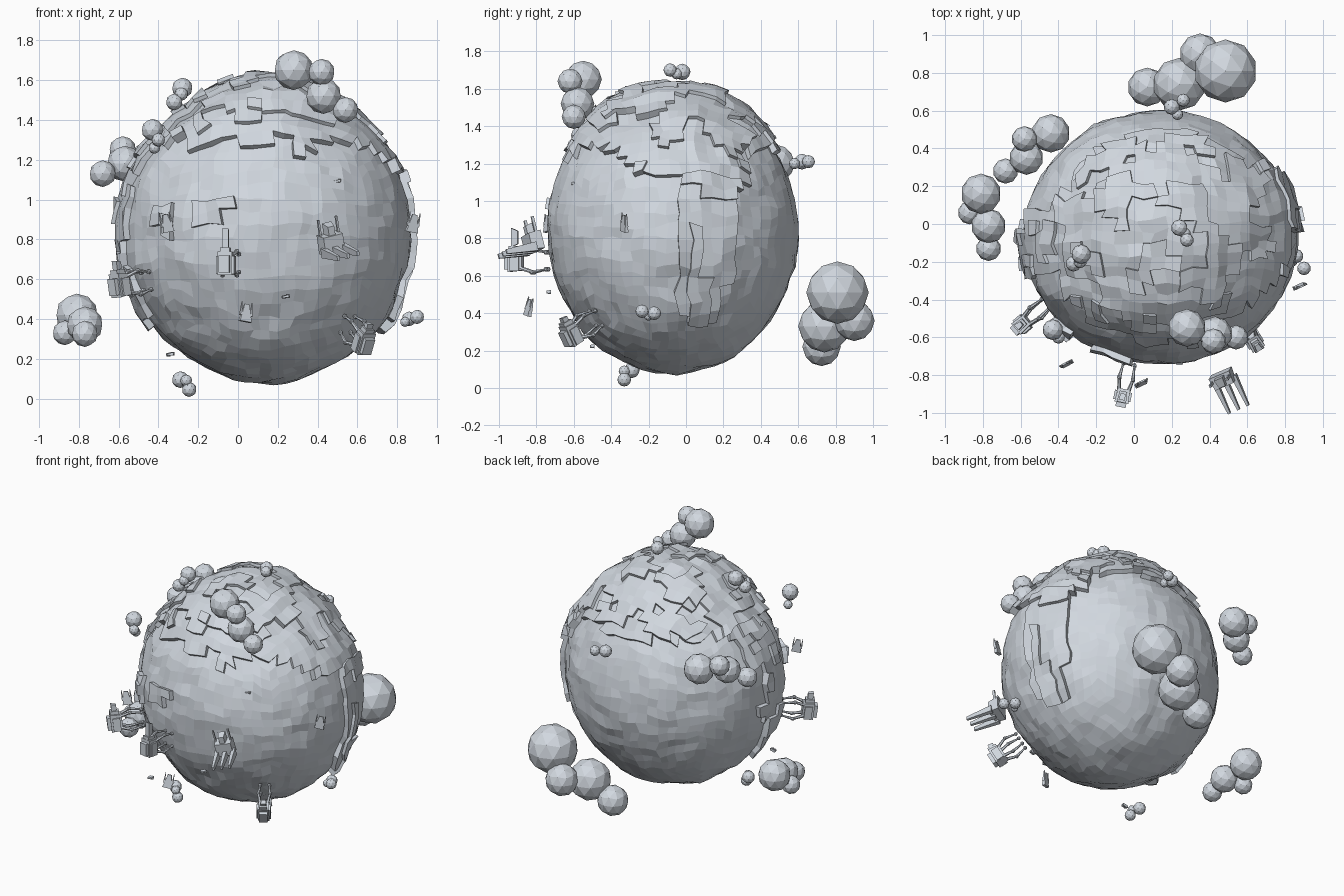
import bpy, bmesh, math
from mathutils import Vector, Matrix, noise

if "Cube" in bpy.data.objects:
    bpy.data.objects.remove(bpy.data.objects["Cube"])

CENTRE = Vector((0.14, -0.07, 0.835))
RADII = Vector((0.725, 0.67, 0.755))

grey = bpy.data.materials.new("pale grey")
grey.diffuse_color = (0.64, 0.685, 0.74, 1)
grey.use_nodes = True
grey.node_tree.nodes["Principled BSDF"].inputs["Base Color"].default_value = grey.diffuse_color


def finish(bm, name):
    me = bpy.data.meshes.new(name)
    bm.normal_update()
    bm.to_mesh(me)
    bm.free()
    me.materials.append(grey)
    ob = bpy.data.objects.new(name, me)
    bpy.context.collection.objects.link(ob)
    return ob


# Land regions: arcs on the sphere (start, end, half width in degrees)
LAND = [
    ((0, -0.06, 1), (0.05, 0.05, 1), 52),           # polar continent
    ((0.75, -0.15, 0.8), (0.85, -0.15, 0.62), 15),  # eastern cape
    ((0.8, 0.35, 0.6), (0.95, 0.28, 0.0), 14),      # eastern strip
    ((0.95, 0.28, 0.0), (0.85, 0.18, -0.5), 10),
    ((-0.8, 0, 0.6), (-0.96, -0.12, 0.0), 12),      # western strip
    ((-0.96, -0.12, 0.0), (-0.88, -0.12, -0.4), 10),
    ((-0.66, -0.75, 0.08), (-0.32, -0.93, 0.18), 3.5),  # small island
]


def land_margin(d):
    best = -180
    for a, b, w in LAND:
        a, b = Vector(a).normalized(), Vector(b).normalized()
        for i in range(6):
            ang = math.degrees(d.angle(a.lerp(b, i / 5).normalized()))
            best = max(best, w - ang)
    return best + 7 * noise.noise(d * 5)


def surface(d, rise=0.0):
    k = 1 + rise / 0.72 + 0.02 * noise.noise(d * 3.2) + 0.022 * noise.noise(d * 7.5)
    side = d.x ** 2 / (d.x ** 2 + d.y ** 2 + 1e-6)     # flatter upper shoulders
    k -= (0.07 if d.x < 0 else 0.045) * side * math.exp(-((d.z - 0.75) / 0.2) ** 2)
    return CENTRE + Vector(d[i] * RADII[i] * k for i in range(3))


def shell(name, margin=None, rise=0.0, base=-0.01, patchy=None):
    """Quad sphere; with a margin, only the land faces, raised into a plate."""
    bm = bmesh.new()
    bmesh.ops.create_cube(bm, size=2)
    bmesh.ops.subdivide_edges(bm, edges=bm.edges[:], cuts=16, use_grid_fill=True)
    for v in bm.verts:
        d = Vector(math.tan(x * math.pi / 4) for x in v.co).normalized()
        v.co = (d + 0.05 * noise.noise_vector(d * 7)).normalized()
    if margin is not None:
        out = []
        for f in bm.faces:
            d = f.calc_center_median().normalized()
            if land_margin(d) < margin or (patchy and noise.noise(d * 4 + Vector(patchy)) < 0.05):
                out.append(f)
        bmesh.ops.delete(bm, geom=out, context='FACES')
        new = bmesh.ops.extrude_face_region(bm, geom=bm.faces[:], use_keep_orig=False)
        tops = {g for g in new["geom"] if isinstance(g, bmesh.types.BMVert)}
        top_faces = {g for g in new["geom"] if isinstance(g, bmesh.types.BMFace)}
        old = [f for f in bm.faces if f not in top_faces
               and not any(v in tops for v in f.verts)]
        for v in bm.verts:
            d = v.co.normalized()
            step = 0.016 * noise.noise(d * 9)
            v.co = surface(d, rise + step if v in tops else base)
        bmesh.ops.delete(bm, geom=old, context='FACES')
        bmesh.ops.recalc_face_normals(bm, faces=bm.faces[:])
        if sum((f.calc_center_median() - CENTRE).dot(f.normal) for f in bm.faces) < 0:
            bmesh.ops.reverse_faces(bm, faces=bm.faces[:])
    else:
        for v in bm.verts:
            v.co = surface(v.co.normalized())
    return finish(bm, name)


shell("ocean_globe")
shell("land_lower", 0, 0.03)
shell("land_ridges", 3, 0.05, 0.01, (5, 1, 3))
shell("land_upper", 15, 0.05, 0.01)
shell("land_peaks", 19, 0.068, 0.02, (2, 7, 4))

# Clouds: clusters of low-poly balls (x, y, z, radius)
CLOUDS = {
    "cloud_top_front": [(.28, -.55, 1.65, .1), (.42, -.62, 1.64, .067),
                        (.43, -.58, 1.52, .09), (.54, -.6, 1.45, .065)],
    "cloud_front_left": [(-.43, -.56, 1.35, .055), (-.4, -.6, 1.3, .034), (-.42, -.55, 1.26, .03)],
    "cloud_upper_left": [(-.28, -.16, 1.56, .052), (-.285, -.2, 1.53, .034), (-.32, -.21, 1.49, .042)],
    "cloud_summit": [(.24, -.02, 1.69, .044), (.27, -.05, 1.68, .03), (.28, -.085, 1.7, .036)],
    "cloud_low_left": [(-.81, .16, .42, .107), (-.77, -.01, .37, .092),
                       (-.87, .06, .33, .062), (-.77, -.13, .325, .066)],
    "cloud_back_left": [(-.44, .48, 1.2, .102), (-.57, .35, 1.18, .09),
                        (-.58, .45, 1.25, .068), (-.68, .28, 1.13, .067)],
    "cloud_back_small": [(.2, .62, 1.21, .042), (.23, .58, 1.2, .03), (.26, .655, 1.21, .035)],
}
CLOUDS["cloud_big_back"] = [(.485, .81, .51, .167), (.35, .9, .36, .109),
                            (.24, .74, .33, .14), (.07, .725, .22, .103)]
CLOUDS["cloud_right"] = [(.86, -.17, .4, .037), (.9, -.235, .41, .036), (.84, -.2, .385, .025)]
CLOUDS["cloud_bottom"] = [(-.29, -.29, .095, .042), (-.26, -.33, .09, .03), (-.245, -.33, .045, .037)]
for name, balls in CLOUDS.items():
    bm = bmesh.new()
    for x, y, z, r in balls:
        bmesh.ops.create_icosphere(bm, subdivisions=2, radius=r,
                                   matrix=Matrix.Translation((x, y, z)))
    finish(bm, name)


def box(bm, loc, size, taper=1.0):
    """Box, its +z end narrowed by taper."""
    vs = bmesh.ops.create_cube(bm, size=1)["verts"]
    for v in vs:
        t = taper if v.co.z > 0 else 1
        v.co = Vector((v.co.x * size[0] * t, v.co.y * size[1] * t, v.co.z * size[2])) + Vector(loc)


def rod(bm, a, b, r1, r2):
    a, b = Vector(a), Vector(b)
    m = Matrix.Translation((a + b) / 2) @ (b - a).to_track_quat('Z', 'Y').to_matrix().to_4x4()
    bmesh.ops.create_cone(bm, segments=6, radius1=r1, radius2=r2, depth=(b - a).length,
                          cap_ends=True, matrix=m)


def place(bm, loc, forward, up=(0, 0, 1)):
    z = Vector(forward).normalized()
    x = Vector(up).cross(z).normalized()
    m = Matrix((x, z.cross(x), z)).transposed().to_4x4()
    bm.transform(Matrix.Translation(loc) @ m)


def ship(name, loc, forward, up=(0, 0, 1), fin=0.1, reach=0.15):
    """Claw ship: local +z reaches forward, local +y is up."""
    bm = bmesh.new()
    box(bm, (0, 0, 0), (.075, .12, .075), .85)         # hull
    box(bm, (0, -.005, -.045), (.055, .085, .03))      # engine block
    box(bm, (0, .065, -.005), (.05, .03, .06), .8)     # deck
    box(bm, (0, .075 + fin / 2, -.005), (.035, fin, .035), .7)  # mast
    for s in (-1, 1):
        box(bm, (s * .04, -.01, 0), (.012, .09, .05))  # side plates
        for h in (-1, 1):                              # jointed claw arms
            root = (s * .025, h * .04, .03)
            elbow = (s * .037, h * .06, reach * .55)
            tip = (s * .03, h * .045, reach)
            rod(bm, root, elbow, .011, .008)
            rod(bm, elbow, tip, .01, .005)
            for p, r in ((elbow, .014), (tip, .014)):
                bmesh.ops.create_icosphere(bm, subdivisions=1, radius=r,
                                           matrix=Matrix.Translation(p))
    place(bm, loc, forward, up)
    finish(bm, name)


ship("claw_ship_left", (-.59, -.53, .57), (.75, .65, .12), (-.1, 0, 1), fin=.05, reach=.17)
ship("claw_ship_middle", (-.06, -.91, .68), (.2, 1, 0), fin=.1, reach=.17)
ship("claw_ship_right", (.63, -.61, .29), (-.4, .65, .42), fin=.03, reach=.17)

# Open ship: hull with long prongs pointing away from the globe
bm = bmesh.new()
box(bm, (0, 0, 0), (.12, .1, .07), .9)
box(bm, (0, .06, 0), (.05, .09, .05), .7)
for x in (-.055, 0, .055):
    box(bm, (x, -.035, .1), (.028, .05, .18), .5)
for s in (-1, 1):
    box(bm, (s * .05, .07, -.01), (.01, .12, .015))
place(bm, (.47, -.82, .78), (.4, -.85, -.15), (-.25, 0, 1))
finish(bm, "open_ship")

# Drifting fighters and tiny probes
for i, (p, f) in enumerate([((-.36, -.74, .88), (-.2, 0, 1)), ((.88, -.33, .88), (.2, 0, 1)),
                            ((.04, -.84, .43), (.1, .2, 1))]):
    bm = bmesh.new()
    box(bm, (0, 0, 0), (.065, .022, .09), .4)
    for s in (-1, 1):
        box(bm, (s * .028, 0, .02), (.01, .018, .07), .3)
    place(bm, p, f, (.5, -1, .2))
    finish(bm, f"fighter_{i + 1}")
for i, p in enumerate([(.5, -.6, 1.09), (.24, -.735, .51), (-.34, -.5, .22)]):
    bm = bmesh.new()
    for n in range(3):
        box(bm, (.01 * n - .01, .003 * n, 0), (.02, .016, .024), .6)
    box(bm, (0, 0, 0), (.042, .01, .012), .6)
    place(bm, p, (0, -1, 0))
    finish(bm, f"probe_{i + 1}")
